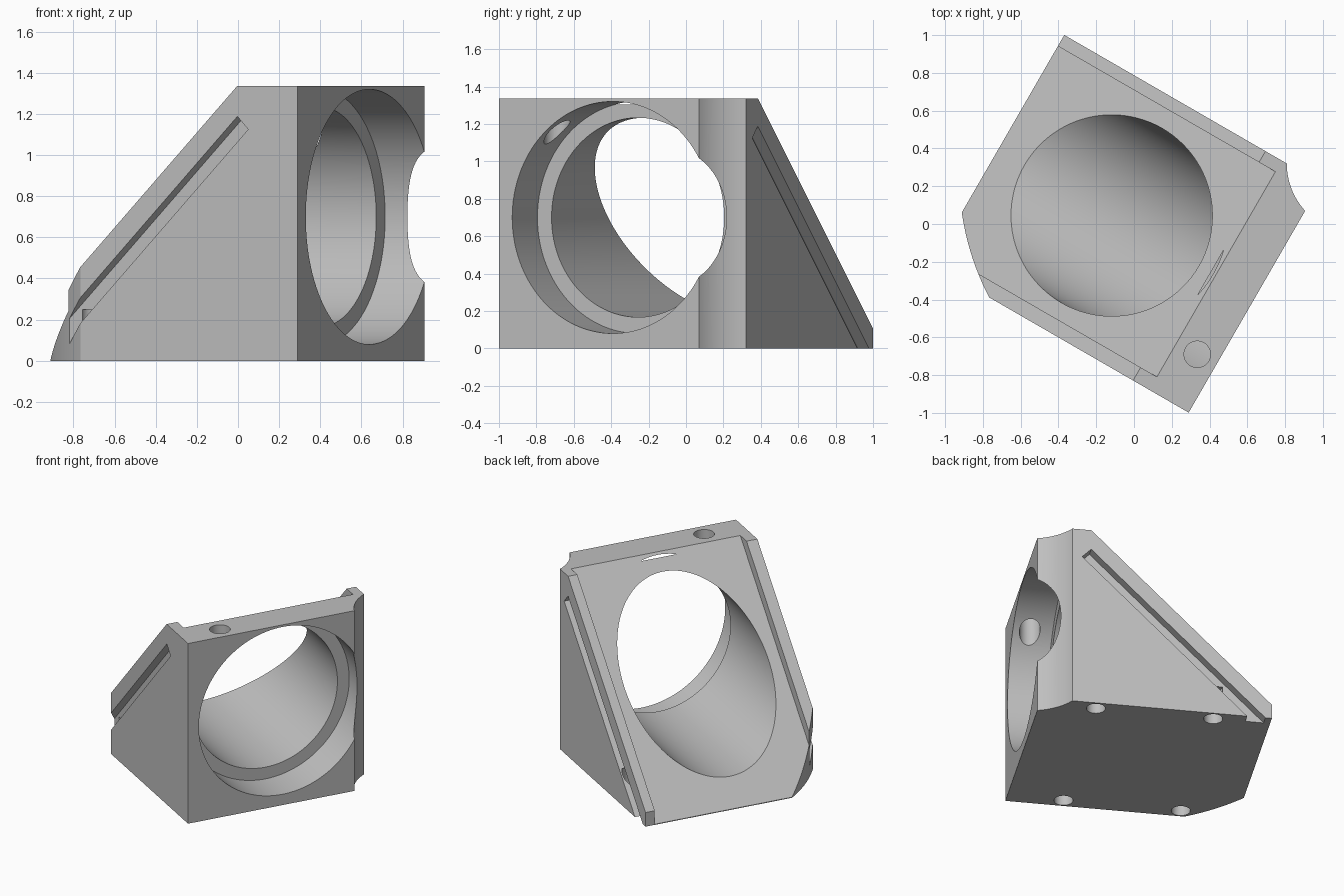
import bpy, bmesh
from math import radians, pi
from mathutils import Matrix, Vector

if "Cube" in bpy.data.objects:
    bpy.data.objects.remove(bpy.data.objects["Cube"])

HEIGHT = 1.335
MID = -0.02          # middle of the block across its width
AXIS_Z = 0.70        # height of the bore axis

grey = bpy.data.materials.new("light grey")
grey.use_nodes = True
grey.diffuse_color = (0.52, 0.52, 0.52, 1)
grey.node_tree.nodes["Principled BSDF"].inputs["Base Color"].default_value = grey.diffuse_color


def make_object(name, bm):
    bmesh.ops.recalc_face_normals(bm, faces=bm.faces)
    mesh = bpy.data.meshes.new(name)
    bm.to_mesh(mesh)
    bm.free()
    mesh.materials.append(grey)
    obj = bpy.data.objects.new(name, mesh)
    bpy.context.collection.objects.link(obj)
    return obj


def extrude(name, points, offset):
    bm = bmesh.new()
    face = bm.faces.new([bm.verts.new(p) for p in points])
    result = bmesh.ops.extrude_face_region(bm, geom=[face])
    moved = [g for g in result["geom"] if isinstance(g, bmesh.types.BMVert)]
    bmesh.ops.translate(bm, vec=offset, verts=moved)
    return make_object(name, bm)


def side_prism(name, profile, y0, y1):
    return extrude(name, [(x, y0, z) for x, z in profile], (0, y1 - y0, 0))


def cylinder(name, radius, start, end, segments):
    start, end = Vector(start), Vector(end)
    line = end - start
    turn = Vector((0, 0, 1)).rotation_difference(line).to_matrix().to_4x4()
    bm = bmesh.new()
    bmesh.ops.create_cone(bm, cap_ends=True, segments=segments, radius1=radius,
                          radius2=radius, depth=line.length,
                          matrix=Matrix.Translation((start + end) / 2) @ turn)
    return make_object(name, bm)


def arc(a, b, sag, steps=16):
    """Points from a to b, bowed to the right of travel by sag."""
    a, b = Vector(a), Vector(b)
    chord = b - a
    side = Vector((chord.y, -chord.x)).normalized()
    radius = chord.length ** 2 / (8 * abs(sag)) + abs(sag) / 2
    sign = 1 if sag > 0 else -1
    half = chord.length / 2
    points = []
    for i in range(steps + 1):
        t = -1 + 2 * i / steps
        bow = (radius ** 2 - (t * half) ** 2) ** 0.5 - radius + abs(sag)
        p = (a + b) / 2 + chord * t / 2 + side * bow * sign
        points.append((p.x, p.y, 0))
    return points


# Block outline: one hollowed corner, one rounded-off corner
outline = [(0.75, -0.72, 0)]
outline += arc((0.75, 0.513), (0.54, 0.682), -0.025)
outline += [(-0.82, 0.682, 0)]
outline += arc((-0.82, -0.403), (-0.47, -0.72), 0.02)
block = extrude("mounting_block", outline, (0, 0, HEIGHT))

cutters = []

# Sloped back, and the deeper sloped seat between two side rims
for name, rise, y0, y1 in (("slope", 0.925, -1, 1), ("seat", 0.825, -0.64, 0.614)):
    profile = [(-2, rise - 2), (1, rise + 1), (-2, rise + 1)]
    cutters.append(side_prism(name + "_cutter", profile, y0, y1))

# Grooves along both sides, parallel to the slope
groove = [(0.473, 1.125), (0.412, 1.188), (-1.588, -0.812), (-1.527, -0.875)]
for name, y0, y1 in (("right", -0.9, -0.65), ("left", 0.612, 0.9)):
    cutters.append(side_prism(name + "_groove_cutter", groove, y0, y1))

# Main bore and its wider front recess
cutters.append(cylinder("bore_cutter", 0.533, (-1.2, MID, AXIS_Z), (1.2, MID, AXIS_Z), 128))
cutters.append(cylinder("recess_cutter", 0.62, (0.48, MID, AXIS_Z), (1.2, MID, AXIS_Z), 128))

# Hole in the top, opening into the recess
cutters.append(cylinder("top_hole_cutter", 0.07, (0.635, -0.43, 0.9), (0.635, -0.43, 1.5), 40))

# Four blind holes in the base
for x in (0.367, -0.433):
    for side in (-1, 1):
        y = MID + side * 0.627
        cutters.append(cylinder("base_hole_cutter", 0.064, (x, y, -0.2), (x, y, 0.25), 40))

# Cut everything out of the block, then drop the cutters
bpy.context.view_layer.objects.active = block
for cutter in cutters:
    cutter.hide_render = True
    mod = block.modifiers.new(cutter.name, "BOOLEAN")
    mod.operation = "DIFFERENCE"
    mod.solver = "EXACT"
    mod.object = cutter
    bpy.ops.object.modifier_apply(modifier=mod.name)
    bpy.data.objects.remove(cutter)

# Keep one material and turn the block on its base
while len(block.data.materials) > 1:
    block.data.materials.pop()
for poly in block.data.polygons:
    poly.material_index = 0
block.data.transform(Matrix.Rotation(-pi / 6, 4, "Z"))

bpy.ops.object.select_all(action="DESELECT")
block.select_set(True)
bpy.ops.object.shade_smooth_by_angle(angle=radians(25))
